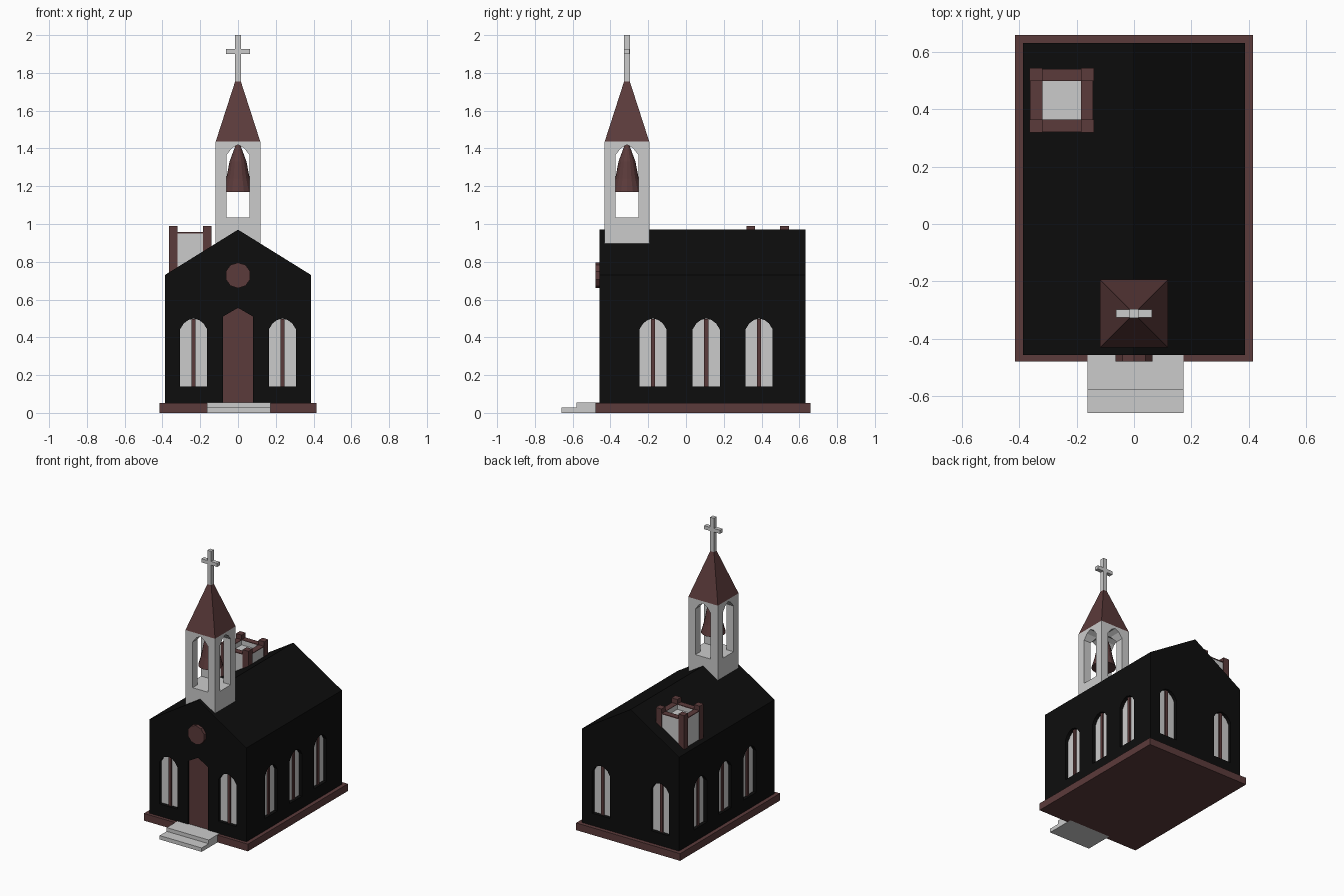
import bpy, bmesh, math
from mathutils import Matrix, Vector

if "Cube" in bpy.data.objects:
    bpy.data.objects.remove(bpy.data.objects["Cube"])


def material(name, rgb):
    m = bpy.data.materials.new(name)
    m.diffuse_color = (*rgb, 1)
    m.use_nodes = True
    m.node_tree.nodes["Principled BSDF"].inputs["Base Color"].default_value = m.diffuse_color
    return m


BLACK = material("black_walls", (0.004, 0.004, 0.004))
BROWN = material("brown_trim", (0.105, 0.043, 0.043))


def finish(name, bm, mat=None):
    bmesh.ops.recalc_face_normals(bm, faces=bm.faces)
    me = bpy.data.meshes.new(name)
    bm.to_mesh(me)
    bm.free()
    ob = bpy.data.objects.new(name, me)
    bpy.context.collection.objects.link(ob)
    if mat:
        me.materials.append(mat)
    return ob


def add_prism(bm, profile, y0, y1, mx=Matrix()):
    """Profile in x/z, extruded along y, placed by a matrix."""
    a = [bm.verts.new(mx @ Vector((x, y0, z))) for x, z in profile]
    b = [bm.verts.new(mx @ Vector((x, y1, z))) for x, z in profile]
    bm.faces.new(a)
    bm.faces.new(b)
    for i in range(len(a)):
        j = (i + 1) % len(a)
        bm.faces.new((a[i], a[j], b[j], b[i]))


def prism(name, profile, y0, y1, mat=None, mx=Matrix()):
    bm = bmesh.new()
    add_prism(bm, profile, y0, y1, mx)
    return finish(name, bm, mat)


def rect(x0, x1, z0, z1):
    return [(x0, z0), (x1, z0), (x1, z1), (x0, z1)]


def box(name, x0, x1, y0, y1, z0, z1, mat=None):
    return prism(name, rect(x0, x1, z0, z1), y0, y1, mat)


def cut(ob, cutter):
    mod = ob.modifiers.new("openings", 'BOOLEAN')
    mod.operation = 'DIFFERENCE'
    mod.solver = 'EXACT'
    mod.object = cutter
    bpy.context.view_layer.objects.active = ob
    bpy.ops.object.modifier_apply(modifier=mod.name)
    bpy.data.objects.remove(cutter)


def cone(name, n, r0, r1, z0, z1, y, mat, turn=0.0):
    bm = bmesh.new()
    bmesh.ops.create_cone(bm, cap_ends=True, segments=n, radius1=r0, radius2=r1, depth=z1 - z0,
                          matrix=Matrix.Translation((0, y, (z0 + z1) / 2)) @ Matrix.Rotation(turn, 4, 'Z'))
    return finish(name, bm, mat)


# Plinth and entrance steps
box("plinth", -0.415, 0.415, -0.48, 0.66, 0, 0.052, BROWN)
box("lower_step", -0.163, 0.172, -0.66, -0.45, 0, 0.028)
box("upper_step", -0.163, 0.172, -0.58, -0.45, 0.02, 0.055)

# Gabled hall
hall = prism("hall", [(-0.387, 0.04), (0.387, 0.04), (0.387, 0.73), (0, 0.97), (-0.387, 0.73)],
             -0.457, 0.632, BLACK)

# Arched windows and door: recesses, panes and mullions
WINDOW = [(-0.072, 0.14), (0.072, 0.14), (0.072, 0.442), (0.052, 0.474), (0.028, 0.492),
          (0, 0.50), (-0.028, 0.492), (-0.052, 0.474), (-0.072, 0.442)]
DOOR = [(-0.08, 0.045), (0.08, 0.045), (0.08, 0.51), (0, 0.556), (-0.08, 0.51)]


def wall_frame(x, y, degrees):
    return Matrix.Translation((x, y, 0)) @ Matrix.Rotation(math.radians(degrees), 4, 'Z')


frames = [wall_frame(x, -0.457, 0) for x in (-0.235, 0.235)]
frames += [wall_frame(x, 0.632, 180) for x in (-0.235, 0.235)]
for y in (-0.175, 0.107, 0.387):
    frames += [wall_frame(0.387, y, 90), wall_frame(-0.387, y, -90)]

cuts, panes, mullions = bmesh.new(), bmesh.new(), bmesh.new()
for f in frames:
    add_prism(cuts, WINDOW, -0.05, 0.03, f)
    add_prism(panes, WINDOW, 0.025, 0.035, f)
    add_prism(mullions, rect(-0.011, 0.011, 0.14, 0.498), 0.015, 0.03, f)
door_frame = wall_frame(0, -0.457, 0)
add_prism(cuts, DOOR, -0.05, 0.015, door_frame)
cut(hall, finish("recess_cutter", cuts))
finish("window_panes", panes)
finish("window_mullions", mullions, BROWN)
prism("door", DOOR, 0.01, 0.02, BROWN, door_frame)

# Round gable window
prism("round_window", [(0.068 * math.cos(a), 0.728 + 0.068 * math.sin(a))
                       for a in (math.tau * (i + 0.5) / 10 for i in range(10))], -0.48, -0.45, BROWN)

# Bell tower with four pointed openings
TY = -0.3125
tower = box("bell_tower", -0.118, 0.118, TY - 0.118, TY + 0.118, 0.85, 1.436)
OPENING = [(-0.061, 1.035), (0.061, 1.035), (0.061, 1.365), (0.032, 1.402), (0, 1.42),
           (-0.032, 1.402), (-0.061, 1.365)]
for angle in (0, 90):
    cut(tower, prism("opening_cutter", OPENING, -0.2, 0.2, None, wall_frame(0, TY, angle)))

# Bell, spire and cross
bm = bmesh.new()
rings = [[bm.verts.new((r * math.cos(math.tau * i / 16), TY + r * math.sin(math.tau * i / 16), z))
          for i in range(16)]
         for r, z in ((0.082, 1.17), (0.062, 1.24), (0.045, 1.33), (0.01, 1.425))]
for lo, hi in zip(rings, rings[1:]):
    for i in range(16):
        bm.faces.new((lo[i], lo[(i + 1) % 16], hi[(i + 1) % 16], hi[i]))
bm.faces.new(rings[0])
bm.faces.new(rings[-1])
finish("bell", bm, BROWN)
cone("spire", 4, 0.118 * 2 ** 0.5, 0.015 * 2 ** 0.5, 1.436, 1.755, TY, BROWN, math.pi / 4)
box("cross_post", -0.015, 0.015, TY - 0.015, TY + 0.015, 1.75, 2.0)
box("cross_arm", -0.063, 0.063, TY - 0.0145, TY + 0.0145, 1.9, 1.926)

# Square chimney: grey walls, brown rim and corner posts
CX, CY = -0.2525, 0.4315
rim, walls, posts = bmesh.new(), bmesh.new(), bmesh.new()
for k in range(4):
    f = wall_frame(CX, CY, 90 * k)
    add_prism(walls, rect(-0.07, 0.07, 0.7, 0.953), -0.107, -0.067, f)
    add_prism(rim, rect(-0.068, 0.068, 0.951, 0.957), -0.11, -0.067, f)
    add_prism(posts, rect(-0.1125, -0.067, 0.7, 0.99), -0.1125, -0.067, f)
finish("chimney_walls", walls)
finish("chimney_rim", rim, BROWN)
finish("chimney_posts", posts, BROWN)
box("chimney_floor", CX - 0.07, CX + 0.07, CY - 0.07, CY + 0.07, 0.7, 0.92)
